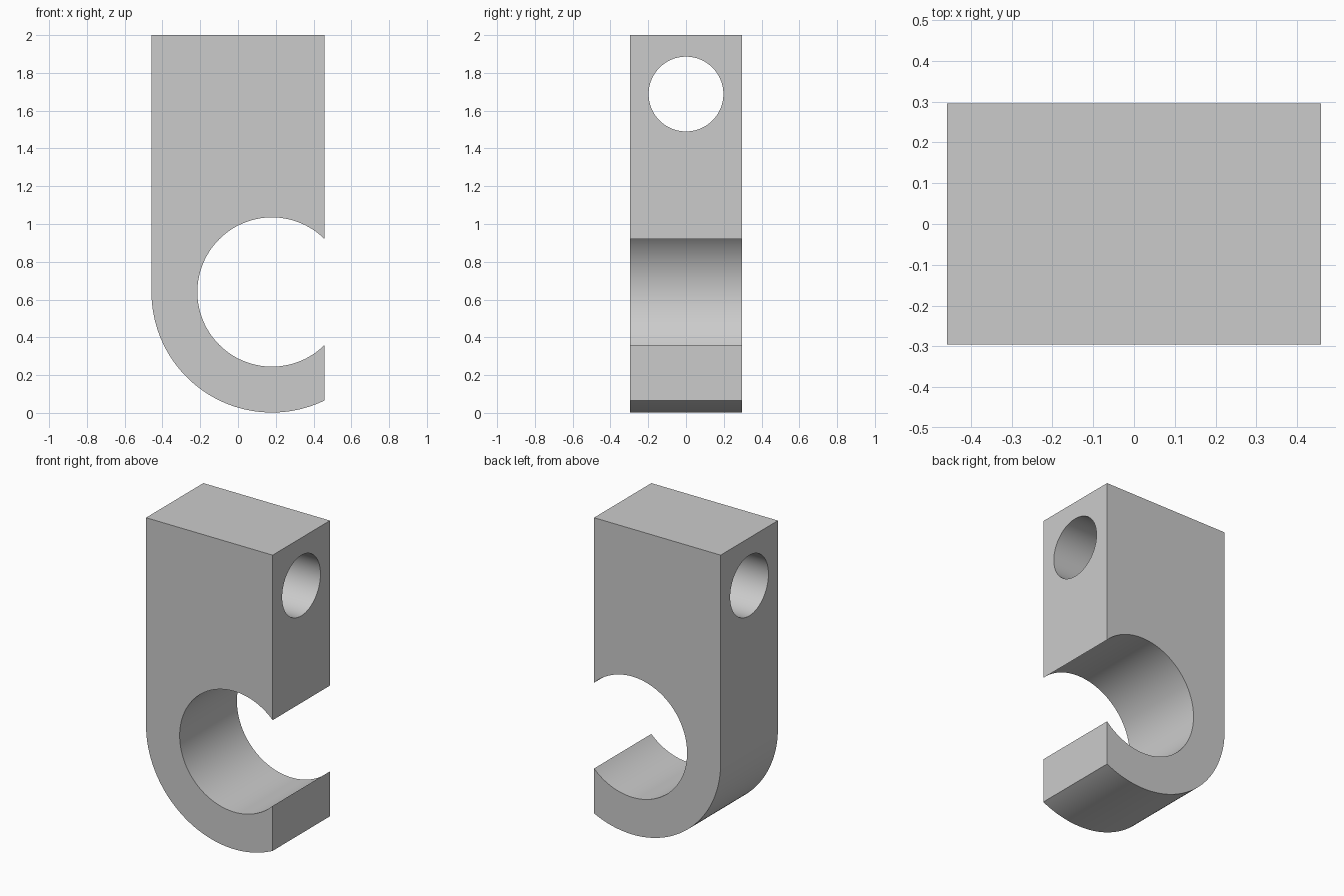
import bpy, bmesh
from math import acos, pi, radians, sin, cos
from mathutils import Matrix

default = bpy.data.objects.get("Cube")
if default:
    bpy.data.objects.remove(default, do_unlink=True)

HALF_W, HALF_D, HEIGHT = 0.458, 0.296, 2.0
CX, CZ = 0.18, 0.64            # shared centre of hook opening and rounded base
R_IN, R_OUT = 0.395, 0.638
HOLE_Z, HOLE_R = 1.688, 0.198


def arc(radius, start, end, steps):
    """Points on a circle about the hook centre, in the xz plane."""
    angles = [start + (end - start) * i / steps for i in range(steps + 1)]
    return [(CX + radius * cos(a), CZ + radius * sin(a)) for a in angles]


def make_object(name, bm):
    mesh = bpy.data.meshes.new(name)
    bmesh.ops.recalc_face_normals(bm, faces=bm.faces)
    bm.to_mesh(mesh)
    bm.free()
    obj = bpy.data.objects.new(name, mesh)
    bpy.context.collection.objects.link(obj)
    return obj


# Material
grey = bpy.data.materials.new("light grey")
grey.use_nodes = True
colour = (0.6, 0.6, 0.6, 1)
grey.diffuse_color = colour
grey.node_tree.nodes["Principled BSDF"].inputs["Base Color"].default_value = colour

# Hook profile: square top, rounded base, round opening cut through the right edge
open_in = acos((HALF_W - CX) / R_IN)
open_out = acos((HALF_W - CX) / R_OUT)
profile = [(HALF_W, HEIGHT), (-HALF_W, HEIGHT)]
profile += arc(R_OUT, pi, 2 * pi - open_out, 64)
profile += arc(R_IN, 2 * pi - open_in, open_in, 96)

bm = bmesh.new()
face = bm.faces.new([bm.verts.new((x, -HALF_D, z)) for x, z in profile])
extruded = bmesh.ops.extrude_face_region(bm, geom=[face], use_keep_orig=True)
moved = [v for v in extruded["geom"] if isinstance(v, bmesh.types.BMVert)]
bmesh.ops.translate(bm, verts=moved, vec=(0, 2 * HALF_D, 0))
hook = make_object("hook_block", bm)
hook.data.materials.append(grey)

# Cross hole running through the top from side to side
bm = bmesh.new()
turn = Matrix.Translation((0, 0, HOLE_Z)) @ Matrix.Rotation(pi / 2, 4, "Y")
bmesh.ops.create_cone(bm, cap_ends=True, segments=96, radius1=HOLE_R,
                      radius2=HOLE_R, depth=2, matrix=turn)
cutter = make_object("hole_cutter", bm)
cutter.data.materials.append(grey)
cutter.hide_render = True

bpy.ops.object.select_all(action="DESELECT")
hook.select_set(True)
bpy.context.view_layer.objects.active = hook
cut = hook.modifiers.new("cross_hole", "BOOLEAN")
cut.operation = "DIFFERENCE"
cut.solver = "EXACT"
cut.object = cutter
bpy.ops.object.modifier_apply(modifier=cut.name)
bpy.data.objects.remove(cutter, do_unlink=True)

# Smooth curved walls, keep the broad flat faces flat
bpy.ops.object.shade_smooth_by_angle(angle=radians(30))
for poly in hook.data.polygons:
    if poly.area > 0.1:
        poly.use_smooth = False
